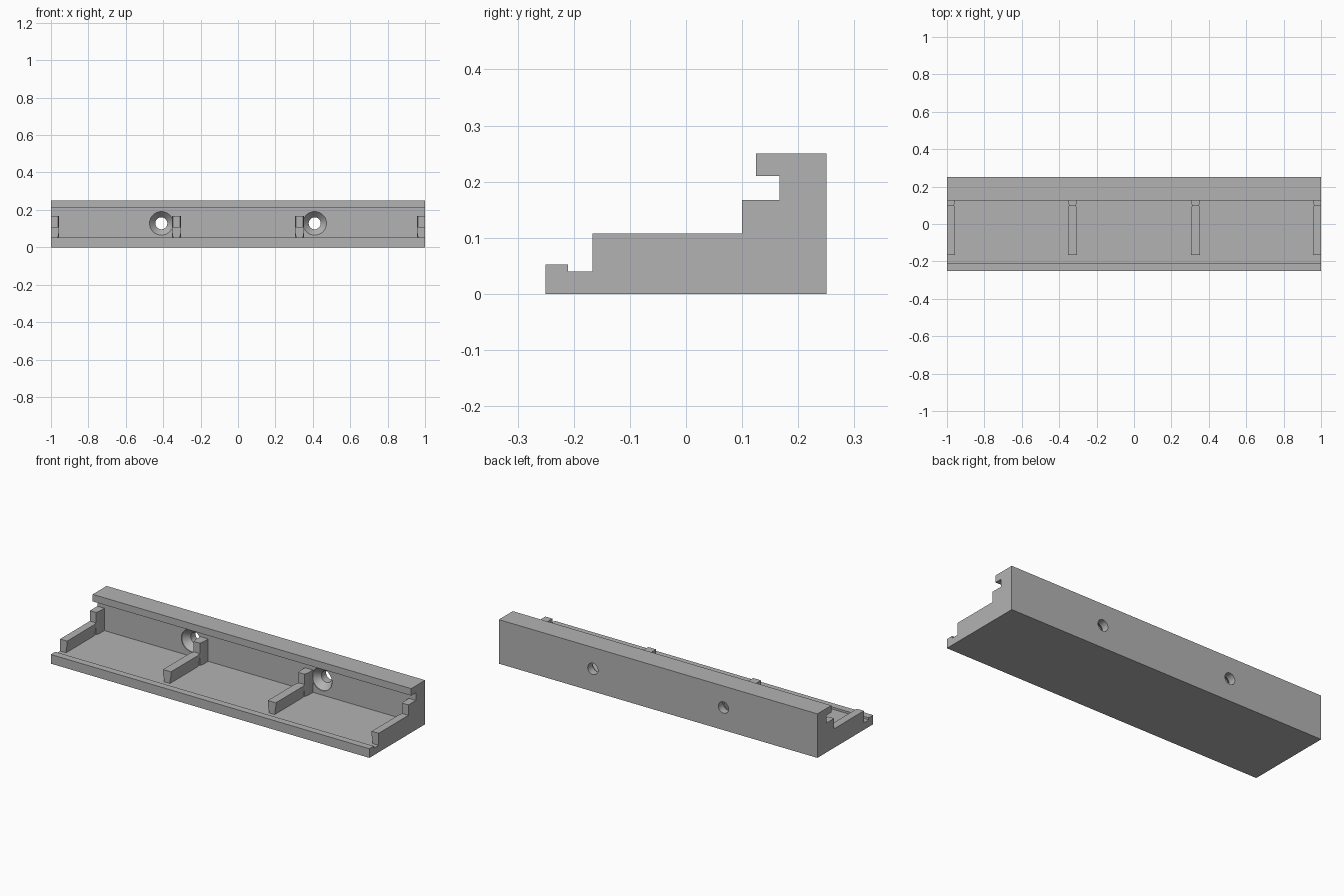
import bpy, bmesh, math

cube = bpy.data.objects.get("Cube")
if cube:
    bpy.data.objects.remove(cube)

grey = bpy.data.materials.new("plain grey")
grey.use_nodes = True
grey.diffuse_color = (0.45, 0.45, 0.45, 1)
grey.node_tree.nodes["Principled BSDF"].inputs["Base Color"].default_value = grey.diffuse_color


def loft(name, sections):
    """Skin a list of equal-length closed point loops and cap the ends."""
    bm = bmesh.new()
    rings = [[bm.verts.new(p) for p in s] for s in sections]
    n = len(rings[0])
    for a, b in zip(rings, rings[1:]):
        for i in range(n):
            j = (i + 1) % n
            bm.faces.new((a[i], a[j], b[j], b[i]))
    bm.faces.new(rings[0])
    bm.faces.new(rings[-1])
    bmesh.ops.recalc_face_normals(bm, faces=bm.faces)
    mesh = bpy.data.meshes.new(name)
    bm.to_mesh(mesh)
    bm.free()
    mesh.materials.append(grey)
    obj = bpy.data.objects.new(name, mesh)
    bpy.context.collection.objects.link(obj)
    return obj


# Rail body: front lip, floor, back wall and overhanging top
FLOOR, WALL = 0.04, 0.167
profile = [(-0.25, 0), (0.25, 0), (0.25, 0.25), (0.125, 0.25), (0.125, 0.21),
           (WALL, 0.21), (WALL, FLOOR), (-0.21, FLOOR), (-0.21, 0.052), (-0.25, 0.052)]
body = loft("rail_body", [[(x, y, z) for y, z in profile] for x in (-1, 1)])

# Countersunk screw holes through the back wall
for side, x in (("right", -0.41), ("left", 0.41)):
    rings = []
    for y, r in ((0.155, 0.063), (0.172, 0.063), (0.207, 0.032), (0.27, 0.032)):
        angles = [2 * math.pi * i / 48 for i in range(48)]
        rings.append([(x + r * math.cos(a), y, 0.128 + r * math.sin(a)) for a in angles])
    cutter = loft(side + "_hole_cutter", rings)
    cutter.hide_render = True
    cutter.hide_set(True)
    cut = body.modifiers.new(side + "_hole", "BOOLEAN")
    cut.operation = "DIFFERENCE"
    cut.solver = "EXACT"
    cut.object = cutter

bpy.context.view_layer.objects.active = body
body.select_set(True)
for mod in list(body.modifiers):
    bpy.ops.object.modifier_apply(modifier=mod.name)
for side in ("right", "left"):
    bpy.data.objects.remove(bpy.data.objects[side + "_hole_cutter"])
bpy.ops.object.shade_smooth_by_angle(angle=math.radians(25))


# Divider ribs with narrowed feet, each ending in a post at the wall
def section(x, y, half, top, foot):
    levels = [(FLOOR, half * foot), (0.055, half * foot), (0.085, half), (top, half)]
    pts = [(x + h, y, z) for z, h in levels] + [(x - h, y, z) for z, h in reversed(levels)]
    # End ribs stay flush with the ends of the body
    if abs(x) > 0.9:
        s = 1 if x > 0 else -1
        pts = [(s if (px - x) * s > 0 else px, py, pz) for px, py, pz in pts]
    return pts


names = ("right_end", "right_inner", "left_inner", "left_end")
for name, x in zip(names, (-0.981, -0.329, 0.329, 0.981)):
    loft(name + "_rib", [section(x, y, h, 0.108, 0.75)
                         for y, h in ((-0.167, 0.025), (0.075, 0.025), (0.1, 0.019))])
    loft(name + "_post", [section(x, y, h, 0.167, 1)
                          for y, h in ((0.1, 0.019), (0.125, 0.025), (WALL, 0.025))])
